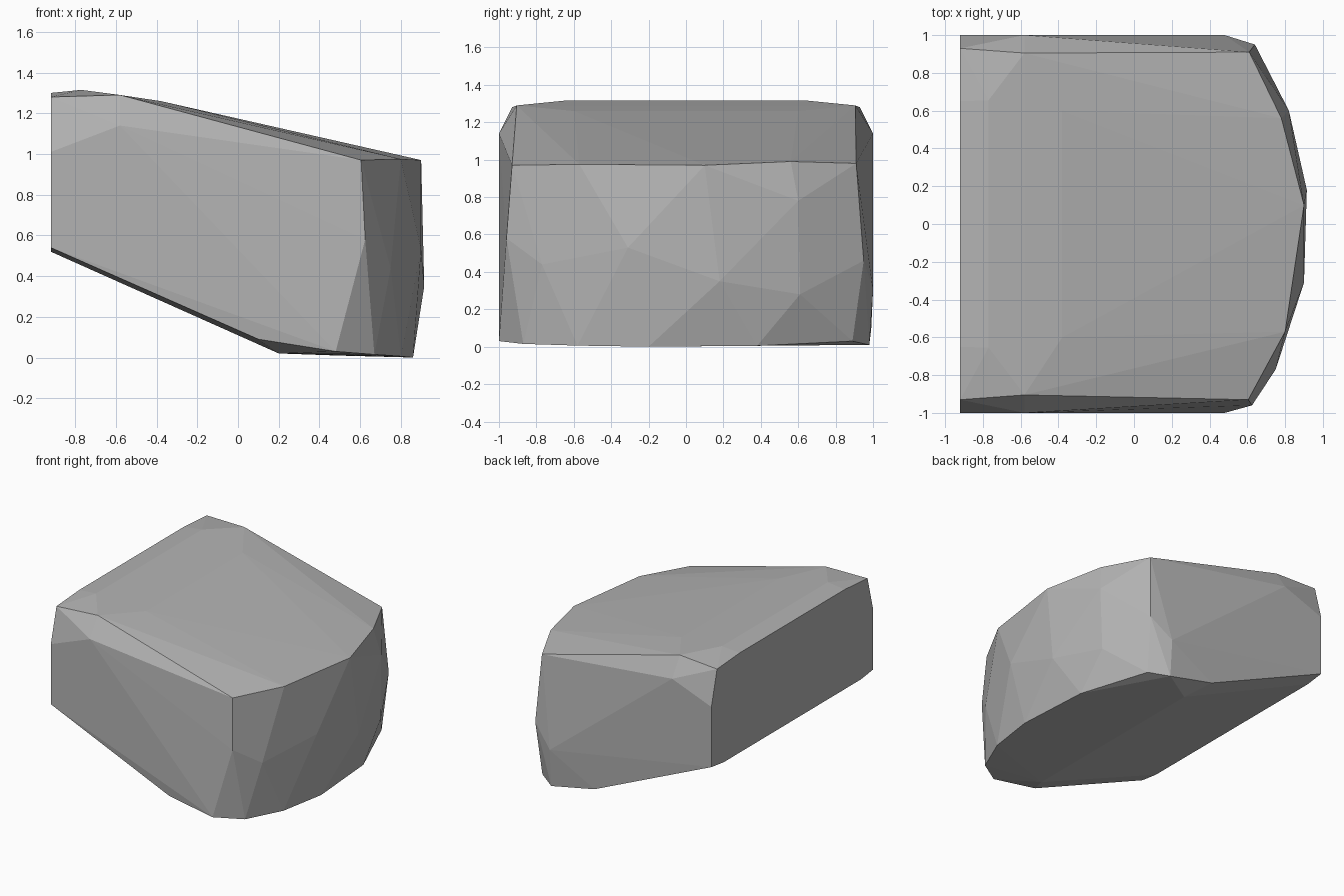
import bpy, bmesh

# Faceted wedge block: a convex hull around its corner rings
mirrored = [  # (x, y, z), repeated on both sides
    (-0.92, 0.93, 1.28), (-0.58, 0.905, 1.29),                       # top rim
    (-0.92, 0.65, 1.30), (-0.77, 0.655, 1.315), (-0.38, 0.6, 1.26),  # crown
    (-0.92, 1.0, 1.01), (-0.58, 1.0, 1.14),                          # upper side
    (-0.92, 1.0, 0.54), (0.1, 0.99, 0.09),                           # lower side
    (-0.92, 0.85, 0.52), (0.2, 0.8, 0.02),                           # sloped underside
]
nose_top = [(0.605, -0.93, 0.97), (0.80, -0.57, 0.975), (0.90, 0.10, 0.97),
            (0.78, 0.56, 0.99), (0.61, 0.91, 0.98)]
nose_middle = [(0.625, -0.96, 0.58), (0.75, -0.77, 0.44), (0.90, -0.31, 0.53),
               (0.915, 0.18, 0.35), (0.82, 0.60, 0.78), (0.81, 0.61, 0.28),
               (0.64, 0.95, 0.46)]
nose_bottom = [(0.48, -1.0, 0.03), (0.67, -0.87, 0.015), (0.80, -0.58, 0.006),
               (0.86, -0.20, 0.0), (0.82, 0.38, 0.005), (0.62, 0.89, 0.03),
               (0.48, 0.98, 0.01), (0.48, 1.0, 0.3)]

bm = bmesh.new()
for x, y, z in mirrored:
    for side in (-1, 1):
        bm.verts.new((x, side * y, z))
for p in nose_top + nose_middle + nose_bottom:
    bm.verts.new(p)
hull = bmesh.ops.convex_hull(bm, input=bm.verts[:])
loose = [v for v in bm.verts if not v.link_faces]
bmesh.ops.delete(bm, geom=loose, context='VERTS')
bmesh.ops.recalc_face_normals(bm, faces=bm.faces[:])

mesh = bpy.data.meshes.new("wedge_block")
bm.to_mesh(mesh)
bm.free()
block = bpy.data.objects.new("wedge_block", mesh)
bpy.context.collection.objects.link(block)

grey = bpy.data.materials.new("stone_grey")
grey.diffuse_color = (0.45, 0.45, 0.45, 1)
mesh.materials.append(grey)
